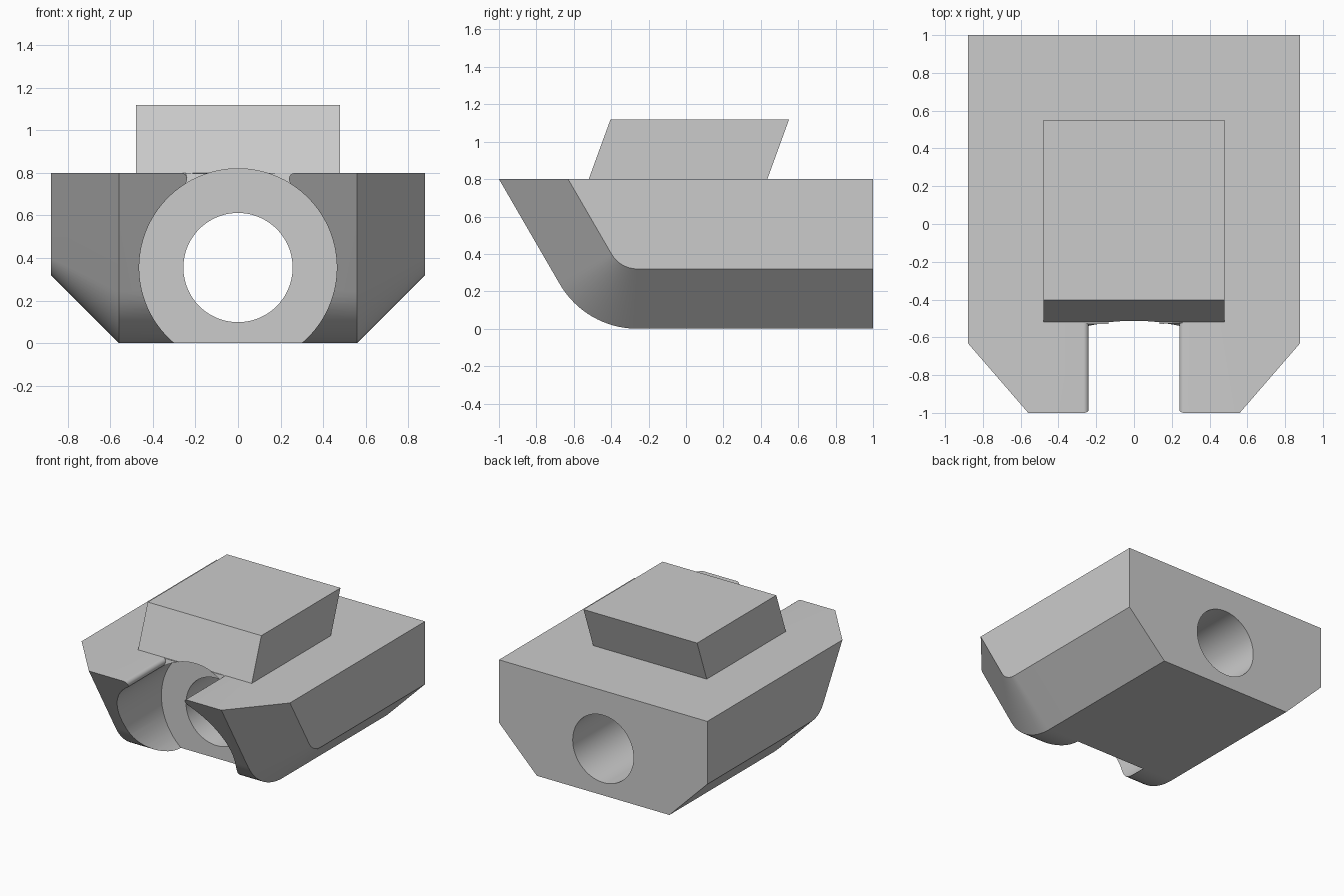
import bpy, bmesh
from math import sin, cos, tan, radians, pi

cube = bpy.data.objects.get("Cube")
if cube:
    bpy.data.objects.remove(cube, do_unlink=True)

grey = bpy.data.materials.new("plain grey")
grey.use_nodes = True
colour = (0.6, 0.6, 0.6, 1)
grey.diffuse_color = colour
grey.node_tree.nodes["Principled BSDF"].inputs["Base Color"].default_value = colour


def loft(name, rings):
    """Skin equal-length closed rings and cap both ends."""
    bm = bmesh.new()
    loops = [[bm.verts.new(p) for p in ring] for ring in rings]
    n = len(loops[0])
    for a, b in zip(loops, loops[1:]):
        for i in range(n):
            j = (i + 1) % n
            bm.faces.new((a[i], a[j], b[j], b[i]))
    bm.faces.new(loops[0])
    bm.faces.new(loops[-1])
    bmesh.ops.recalc_face_normals(bm, faces=bm.faces)
    mesh = bpy.data.meshes.new(name)
    bm.to_mesh(mesh)
    bm.free()
    mesh.materials.append(grey)
    ob = bpy.data.objects.new(name, mesh)
    bpy.context.collection.objects.link(ob)
    return ob


def cylinder(name, radius, y0, y1, z=0.355, sides=96):
    angles = [2 * pi * (i + 0.5) / sides for i in range(sides)]
    return loft(name, [[(radius * cos(a), y, z + radius * sin(a)) for a in angles]
                       for y in (y0, y1)])


def combine(target, tool, operation):
    """Apply a boolean and discard the tool."""
    tool.hide_render = True
    bpy.context.view_layer.objects.active = target
    mod = target.modifiers.new(operation, 'BOOLEAN')
    mod.operation, mod.object, mod.solver = operation, tool, 'EXACT'
    bpy.ops.object.modifier_apply(modifier=mod.name)
    bpy.data.objects.remove(tool, do_unlink=True)


# Body: side profile with raked bow, inset at the flanks to form the chamfer
DECK, BEND, RAKE = 0.8, 0.48, radians(60)


def side_profile(x, inset):
    r = BEND - inset
    pts = [(x, 1, DECK), (x, 1, inset)]
    for i in range(17):
        a = RAKE * i / 16
        pts.append((x, -0.26 - r * sin(a), BEND - r * cos(a)))
    pts.append((x, -1 + inset / sin(RAKE), DECK))
    return pts


body = loft("body", [side_profile(x, inset) for x, inset in
                     ((-0.88, 0.32), (-0.56, 0), (0.56, 0), (0.88, 0.32))])

# Leaning block on the deck, rooted slightly into the body
LEAN = tan(radians(20))


def lean_y(y, z):
    return y + (z - DECK) * LEAN


block = loft("block", [[(x, lean_y(y, z), z) for y, z in
                        ((-0.52, 0.74), (0.435, 0.74), (0.435, 1.12), (-0.52, 1.12))]
                       for x in (-0.48, 0.48)])
combine(body, block, 'UNION')

# Open slot in the bow, with rounded lips on both prongs
lip = [(0.268 - 0.028 * cos(a), 0.772 + 0.028 * sin(a))
       for a in [radians(90 - 15 * i) for i in range(10)]]
half = [(0.268, 0.9)] + lip + [(0.2, 0.6)]
outline = half + [(-x, z) for x, z in reversed(half)]
slot = loft("slot_cutter", [[(x, -1.2, z) for x, z in outline],
                            [(x, lean_y(-0.522, min(z, DECK)), z) for x, z in outline]])
combine(body, slot, 'DIFFERENCE')

# Wide round pocket from the front, narrower bore right through
combine(body, cylinder("pocket_cutter", 0.465, -1.2, -0.26), 'DIFFERENCE')
combine(body, cylinder("bore_cutter", 0.257, -1.2, 1.2), 'DIFFERENCE')

bpy.ops.object.select_all(action='DESELECT')
body.select_set(True)
bpy.context.view_layer.objects.active = body
bpy.ops.object.shade_smooth_by_angle(angle=radians(25))
